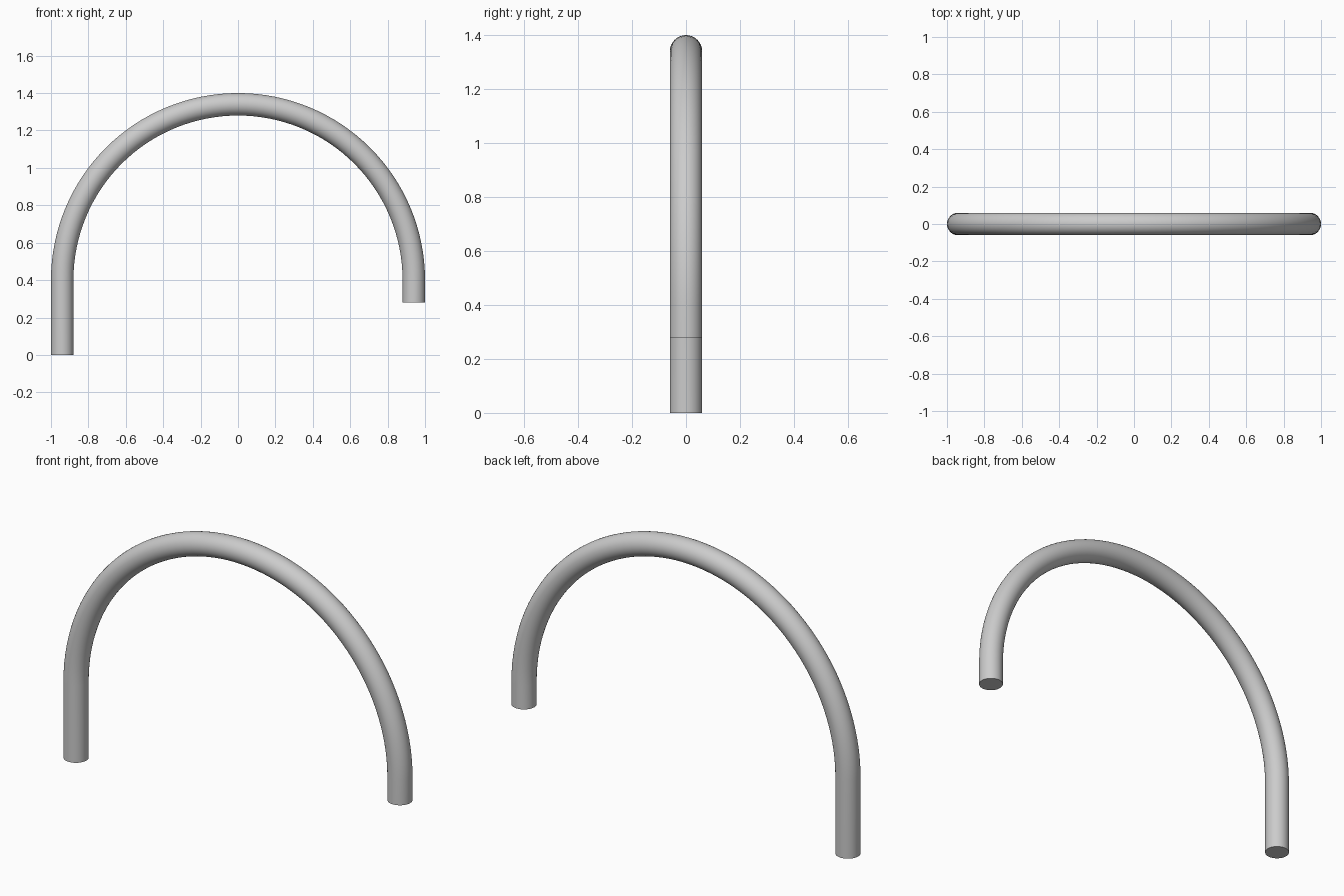
import bpy
import bmesh
from math import pi, sin, cos, radians
from mathutils import Vector

cube = bpy.data.objects.get("Cube")
if cube:
    bpy.data.objects.remove(cube, do_unlink=True)

ARCH_RADIUS = 0.94
TUBE_RADIUS = 0.06
SPRING_Z = 0.40
SHORT_END_Z = 0.28
ARC_STEPS = 64
SIDES = 32

# Grey metal
grey = bpy.data.materials.new("grey")
grey.use_nodes = True
colour = (0.6, 0.6, 0.6, 1)
grey.diffuse_color = colour
grey.node_tree.nodes["Principled BSDF"].inputs["Base Color"].default_value = colour

# Centre line: long leg, half circle, short leg, as (angle, height offset)
path = [(pi, -SPRING_Z)]
path += [(pi * (1 - i / ARC_STEPS), 0) for i in range(ARC_STEPS + 1)]
path += [(0, SHORT_END_Z - SPRING_Z)]

# Sweep a round section along the centre line
bm = bmesh.new()
rings = []
for angle, drop in path:
    outward = Vector((cos(angle), 0, sin(angle)))
    centre = outward * ARCH_RADIUS + Vector((0, 0, SPRING_Z + drop))
    ring = []
    for k in range(SIDES):
        t = 2 * pi * k / SIDES
        offset = outward * cos(t) + Vector((0, sin(t), 0))
        ring.append(bm.verts.new(centre + offset * TUBE_RADIUS))
    rings.append(ring)

for a, b in zip(rings, rings[1:]):
    for k in range(SIDES):
        n = (k + 1) % SIDES
        bm.faces.new((a[k], a[n], b[n], b[k]))

# Flat end caps
bm.faces.new(rings[0])
bm.faces.new(rings[-1])
bmesh.ops.recalc_face_normals(bm, faces=bm.faces)

mesh = bpy.data.meshes.new("arched_tube")
bm.to_mesh(mesh)
bm.free()
mesh.materials.append(grey)
tube = bpy.data.objects.new("arched_tube", mesh)
bpy.context.collection.objects.link(tube)

# Smooth tube with crisp cap edges
bpy.ops.object.select_all(action="DESELECT")
tube.select_set(True)
bpy.context.view_layer.objects.active = tube
bpy.ops.object.shade_smooth_by_angle(angle=radians(40))
